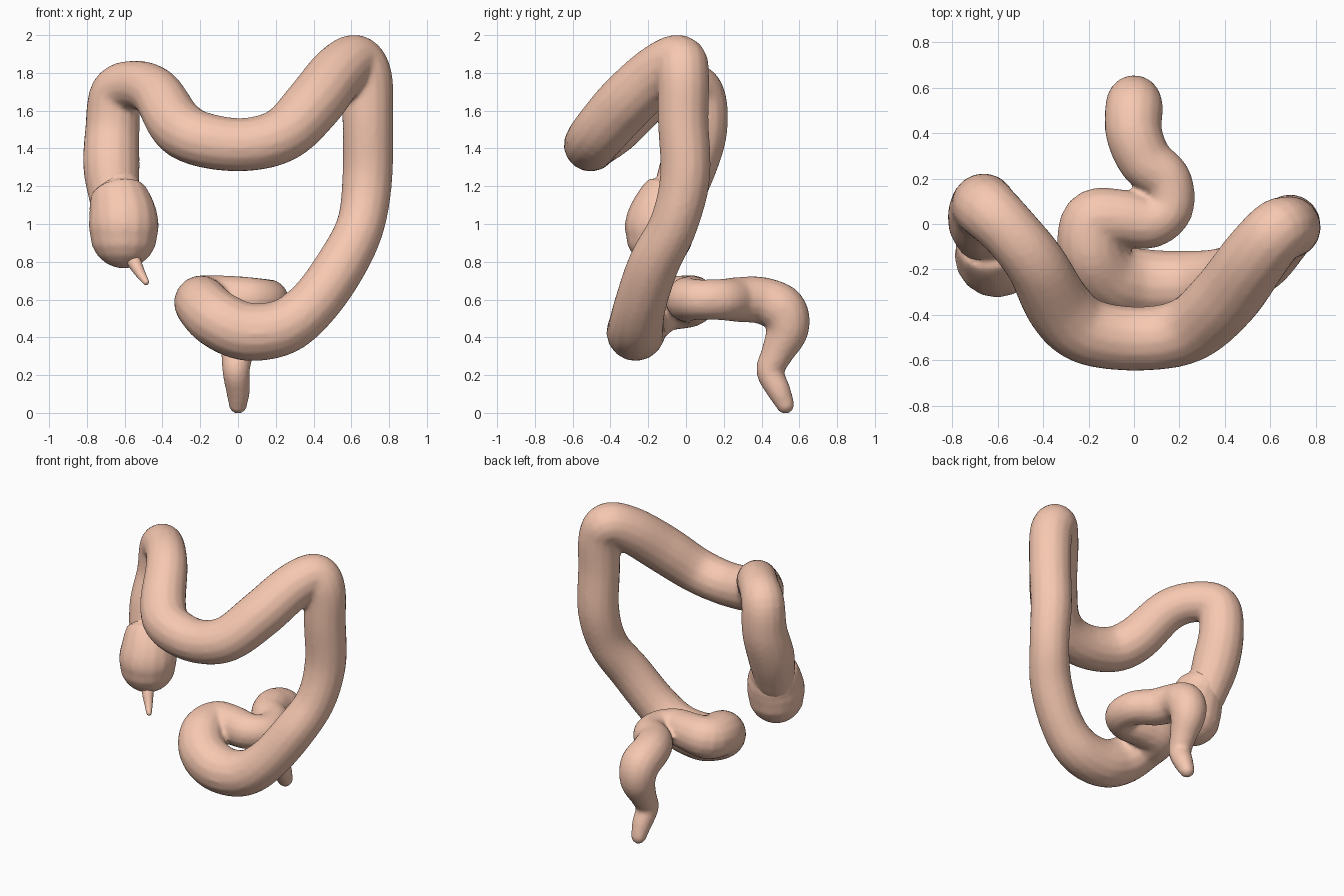
import bpy, math
from mathutils import Vector

mat = bpy.data.materials.new("tissue")
mat.diffuse_color = (0.93, 0.58, 0.44, 1)


def spline(pts, n=6):
    """Smooth (x, y, z, radius) samples through the control points."""
    p = [Vector(q) for q in pts]
    p = [2 * p[0] - p[1]] + p + [2 * p[-1] - p[-2]]
    out = []
    for i in range(1, len(p) - 2):
        a, b, c, d = p[i - 1:i + 3]
        for k in range(n):
            t = k / n
            out.append(0.5 * (2 * b + (c - a) * t + (2 * a - 5 * b + 4 * c - d) * t * t
                              + (3 * b - a - 3 * c + d) * t ** 3))
    return out + [p[-2]]


def cap(end, inner):
    """Rounded end continuing from inner to end."""
    direction = (end.xyz - inner.xyz).normalized()
    res = []
    for a in (20, 40, 58, 73, 84, 89):
        a = math.radians(a)
        pos = end.xyz + direction * end.w * math.sin(a)
        res.append(Vector((*pos, end.w * math.cos(a))))
    return res


def tube(name, pts, voxel):
    s = spline(pts)
    s = cap(s[0], s[1])[::-1] + s + cap(s[-1], s[-2])
    cu = bpy.data.curves.new(name, 'CURVE')
    cu.dimensions = '3D'
    cu.bevel_depth = 1
    cu.bevel_resolution = 6
    cu.use_fill_caps = True
    sp = cu.splines.new('POLY')
    sp.points.add(len(s) - 1)
    for pt, v in zip(sp.points, s):
        pt.co = (*v.xyz, 1)
        pt.radius = v.w
    ob = bpy.data.objects.new(name, cu)
    bpy.context.collection.objects.link(ob)
    bpy.ops.object.select_all(action='DESELECT')
    ob.select_set(True)
    bpy.context.view_layer.objects.active = ob
    bpy.ops.object.convert(target='MESH')
    ob = bpy.context.object
    # fuse the folds on the inside of tight bends
    rm = ob.modifiers.new("fuse", 'REMESH')
    rm.mode = 'VOXEL'
    rm.voxel_size = voxel
    rm.use_smooth_shade = True
    sm = ob.modifiers.new("soften", 'SMOOTH')
    sm.factor = 0.5
    sm.iterations = 5
    ob.data.materials.clear()
    ob.data.materials.append(mat)
    return ob


# ascending, transverse, descending and sigmoid colon down to the rectum
tube("colon", [
    (-0.65, -0.06, 1.10, .13), (-0.67, 0.01, 1.30, .15), (-0.665, 0.075, 1.50, .145),
    (-0.645, 0.065, 1.69, .138), (-0.54, -0.04, 1.735, .13), (-0.43, -0.18, 1.69, .135),
    (-0.325, -0.37, 1.525, .148), (-0.20, -0.475, 1.45, .147), (0.03, -0.505, 1.42, .142),
    (0.24, -0.465, 1.475, .147), (0.40, -0.325, 1.635, .155), (0.53, -0.15, 1.80, .15),
    (0.625, -0.035, 1.862, .14), (0.68, -0.015, 1.77, .138), (0.687, -0.015, 1.55, .135),
    (0.685, -0.005, 1.25, .133), (0.65, -0.065, 1.00, .128), (0.55, -0.17, 0.79, .135),
    (0.40, -0.24, 0.58, .138), (0.24, -0.265, 0.455, .148), (0.05, -0.265, 0.43, .155),
    (-0.10, -0.235, 0.49, .155), (-0.185, -0.13, 0.57, .147), (-0.18, 0.01, 0.59, .14),
    (-0.06, 0.025, 0.60, .128), (0.07, 0.01, 0.60, .118), (0.155, 0.07, 0.60, .107),
    (0.145, 0.19, 0.60, .11), (0.05, 0.28, 0.60, .12), (0.00, 0.40, 0.595, .125),
    (0.00, 0.51, 0.545, .128), (0.00, 0.535, 0.44, .115), (-0.005, 0.48, 0.31, .085),
    (-0.01, 0.445, 0.22, .073), (0.00, 0.49, 0.12, .064), (0.00, 0.525, 0.045, .05)], .014)

# cecum pouch with a rim around the ascending colon
tube("cecum", [
    (-0.605, -0.14, 0.945, .18), (-0.605, -0.138, 0.99, .186), (-0.61, -0.12, 1.05, .18),
    (-0.625, -0.09, 1.12, .165), (-0.635, -0.06, 1.165, .145),
    (-0.64, -0.05, 1.19, .125)], .014)

# appendix
tube("appendix", [
    (-0.57, -0.19, 0.85, .04), (-0.545, -0.225, 0.79, .037),
    (-0.515, -0.26, 0.735, .027), (-0.487, -0.295, 0.693, .018)], .006)
